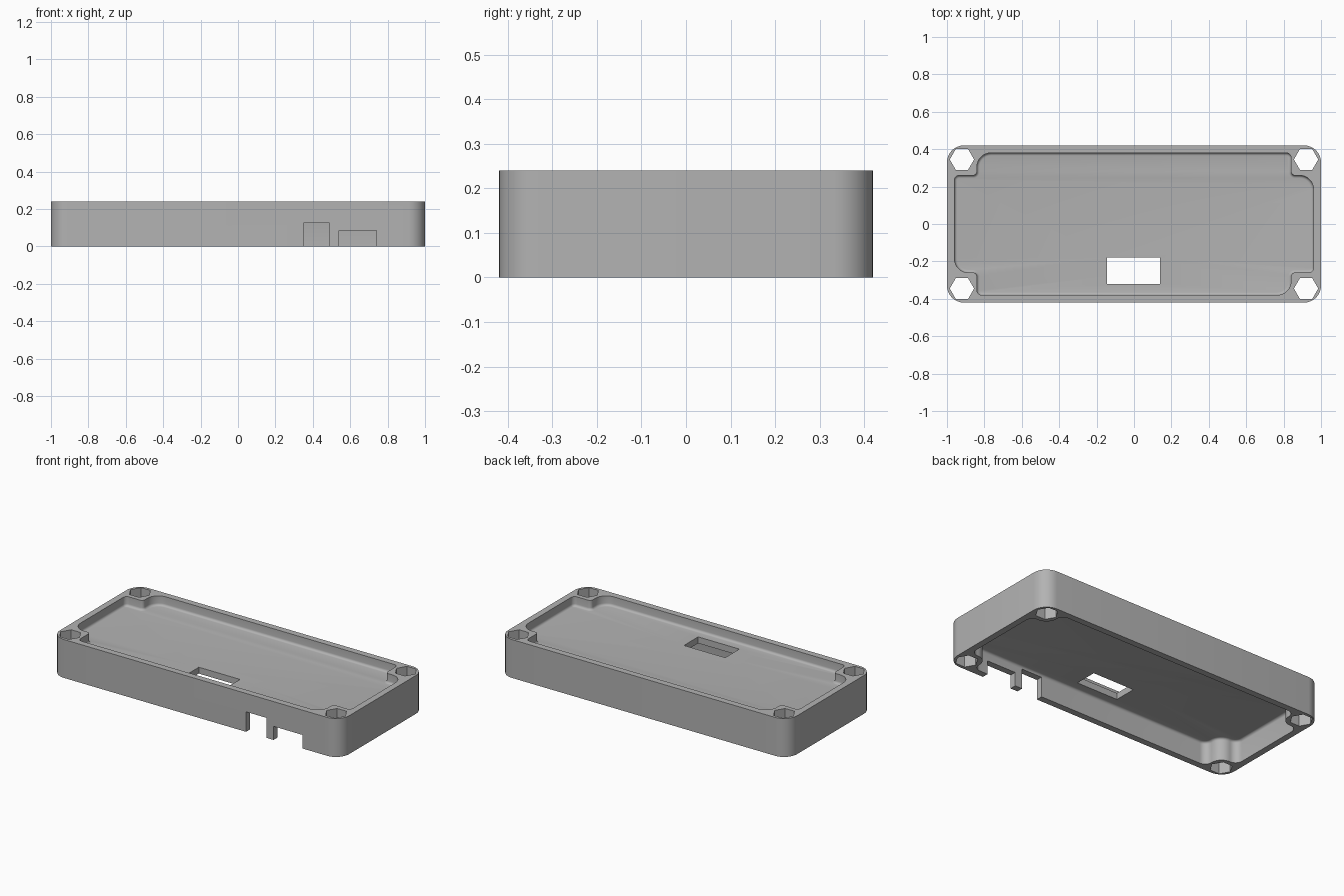
import bpy, bmesh, math
from mathutils import Vector

if "Cube" in bpy.data.objects:
    bpy.data.objects.remove(bpy.data.objects["Cube"])

HEIGHT = 0.24

grey = bpy.data.materials.new("plain grey plastic")
grey.use_nodes = True
colour = (0.45, 0.45, 0.45, 1)
grey.diffuse_color = colour
grey.node_tree.nodes["Principled BSDF"].inputs["Base Color"].default_value = colour


def rounded(corners, steps=8):
    """Outline from (x, y, radius) right-angle corners, with each corner rounded."""
    pts = []
    for i, (x, y, r) in enumerate(corners):
        p = Vector((x, y))
        to_prev = (Vector(corners[i - 1][:2]) - p).normalized()
        to_next = (Vector(corners[(i + 1) % len(corners)][:2]) - p).normalized()
        if r == 0:
            pts.append(p)
            continue
        centre = p + (to_prev + to_next) * r
        for k in range(steps + 1):
            a = math.pi / 2 * k / steps
            pts.append(centre - to_next * r * math.cos(a) - to_prev * r * math.sin(a))
    return pts


def prism(name, outline, z0, z1, fillet=0, fillet_z=None):
    """Extrude an outline and optionally round the rim at height fillet_z."""
    bm = bmesh.new()
    base = bm.faces.new([bm.verts.new((p[0], p[1], z0)) for p in outline])
    top = bmesh.ops.extrude_face_region(bm, geom=[base])["geom"]
    verts = [v for v in top if isinstance(v, bmesh.types.BMVert)]
    bmesh.ops.translate(bm, verts=verts, vec=(0, 0, z1 - z0))
    bmesh.ops.recalc_face_normals(bm, faces=bm.faces[:])
    if fillet:
        rim = [e for e in bm.edges if all(abs(v.co.z - fillet_z) < 1e-5 for v in e.verts)]
        bmesh.ops.bevel(bm, geom=rim, offset=fillet, offset_type='OFFSET',
                        segments=4, profile=0.5, affect='EDGES')
    mesh = bpy.data.meshes.new(name)
    bm.to_mesh(mesh)
    bm.free()
    mesh.materials.append(grey)
    obj = bpy.data.objects.new(name, mesh)
    bpy.context.collection.objects.link(obj)
    return obj


def rectangle(x0, x1, y0, y1, r=0):
    return rounded([(x0, y0, r), (x1, y0, r), (x1, y1, r), (x0, y1, r)])


def pocket(radii):
    """Recess outline stepping around the four corner bosses, turned half round."""
    spots = [(0.84, -0.38), (0.84, -0.26), (0.96, -0.26),
             (0.96, 0.26), (0.84, 0.26), (0.84, 0.38)]
    half = [(x, y, r) for (x, y), r in zip(spots, radii)]
    return rounded(half + [(-x, -y, r) for x, y, r in half])


# Outer block with rounded vertical corners
case = prism("case_shell", rectangle(-1, 1, -0.42, 0.42, 0.09), 0, HEIGHT)

# Shallow upper tray and deep lower cavity
cutters = [
    prism("upper_tray_cutter", pocket([0.075, 0.02, 0.025, 0.075, 0.02, 0.025]),
          0.18, 0.3, 0.015, 0.18),
    prism("lower_cavity_cutter", pocket([0.045, 0.07, 0.045] * 2),
          -0.1, 0.14, 0.015, 0.14),
]

# Window through the floor and two connector notches in the front wall
cutters.append(prism("window_cutter", rectangle(-0.145, 0.14, -0.32, -0.18), 0.05, 0.3))
for x0, x1, top in ((0.35, 0.49, 0.125), (0.54, 0.74, 0.085)):
    cutters.append(prism("notch_cutter", rectangle(x0, x1, -0.5, -0.35), -0.1, top))

# Hexagonal screw holes through the corner bosses
for sx in (-1, 1):
    for sy in (-1, 1):
        hexagon = [(sx * 0.92 + 0.065 * math.cos(k * math.pi / 3),
                    sy * 0.345 + 0.065 * math.sin(k * math.pi / 3)) for k in range(6)]
        cutters.append(prism("screw_hole_cutter", hexagon, -0.1, 0.35))

# Cut everything out, then discard the cutters
bpy.ops.object.select_all(action='DESELECT')
bpy.context.view_layer.objects.active = case
case.select_set(True)
for cutter in cutters:
    cutter.hide_render = True
    mod = case.modifiers.new(cutter.name, 'BOOLEAN')
    mod.operation = 'DIFFERENCE'
    mod.solver = 'EXACT'
    mod.object = cutter
    bpy.ops.object.modifier_apply(modifier=mod.name)
    bpy.data.objects.remove(cutter)

bpy.ops.object.shade_smooth_by_angle(angle=math.radians(30))
